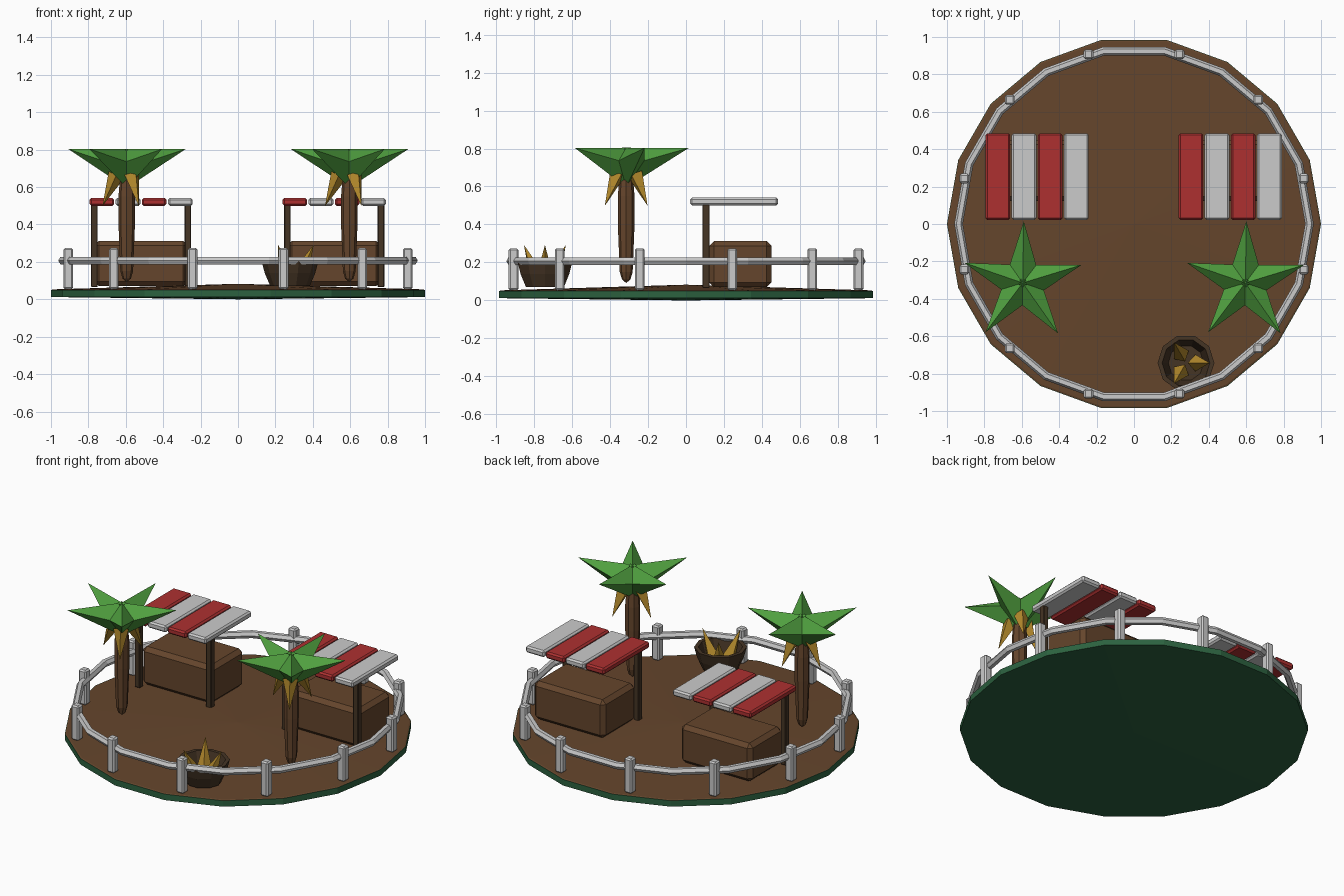
import bpy, bmesh, math
from mathutils import Vector, Matrix

if "Cube" in bpy.data.objects:
    bpy.data.objects.remove(bpy.data.objects["Cube"])


def material(name, rgb):
    m = bpy.data.materials.new(name)
    m.diffuse_color = (*rgb, 1)
    m.use_nodes = True
    m.node_tree.nodes["Principled BSDF"].inputs["Base Color"].default_value = m.diffuse_color
    return m


BROWN = material("brown", (0.13, 0.06, 0.025))
DARK = material("dark_brown", (0.06, 0.035, 0.018))
GREEN = material("dark_green", (0.025, 0.12, 0.05))
LEAF = material("leaf_green", (0.08, 0.35, 0.05))
GOLD = material("gold", (0.45, 0.25, 0.025))
RED = material("red", (0.42, 0.03, 0.03))


def finish(name, bm, mat=None):
    bmesh.ops.recalc_face_normals(bm, faces=bm.faces)
    me = bpy.data.meshes.new(name)
    bm.to_mesh(me)
    bm.free()
    ob = bpy.data.objects.new(name, me)
    bpy.context.collection.objects.link(ob)
    if mat:
        me.materials.append(mat)
    return ob


def box(name, x, y, z, bevel, mat=None):
    """Bevelled box from (min, max) ranges."""
    bm = bmesh.new()
    bmesh.ops.create_cube(bm, size=1)
    for v in bm.verts:
        for i, (a, b) in enumerate((x, y, z)):
            v.co[i] = (a + b) / 2 + v.co[i] * (b - a)
    bmesh.ops.bevel(bm, geom=bm.edges[:], offset=bevel, segments=1,
                    affect='EDGES', profile=0.5)
    return finish(name, bm, mat)


def lathe(name, profile, sides, centre=(0, 0), mat=None, closed=False):
    """Revolve (radius, z) points around a vertical axis."""
    bm = bmesh.new()
    rings = []
    for r, z in profile:
        n = sides if r > 0 else 1
        rings.append([bm.verts.new((centre[0] + r * math.cos(k * math.tau / sides),
                                    centre[1] + r * math.sin(k * math.tau / sides), z))
                      for k in range(n)])
    pairs = list(zip(rings, rings[1:])) + ([(rings[-1], rings[0])] if closed else [])
    for a, b in pairs:
        for k in range(sides):
            quad = [a[k % len(a)], a[(k + 1) % len(a)],
                    b[(k + 1) % len(b)], b[k % len(b)]]
            bm.faces.new(list(dict.fromkeys(quad)))
    return finish(name, bm, mat)


def cones(name, centre, angles, base, tip, radius, mat):
    """Fan of four-sided cones; base and tip are (distance out, z)."""
    bm = bmesh.new()
    for a in angles:
        out = Vector((math.cos(a), math.sin(a), 0))
        p, q = (Vector((*centre, z)) + out * r for r, z in (base, tip))
        axis = (q - p).normalized()
        side = Vector((0, 0, 1)).cross(out)
        up = axis.cross(side)
        ring = [bm.verts.new(p + radius * d) for d in (side, up, -side, -up)]
        top = bm.verts.new(q)
        bm.faces.new(ring)
        for k in range(4):
            bm.faces.new((ring[k], ring[(k + 1) % 4], top))
    return finish(name, bm, mat)


# round island: green slab with low earth mound
lathe("base_slab", [(0, 0), (1, 0.012), (1, 0.05), (0, 0.06)], 18, mat=GREEN)
lathe("earth_ground", [(0, 0.05), (1, 0.049), (0.99, 0.053), (0, 0.083)], 18, mat=BROWN)

# fence: ring rail and twelve posts
rail = [(0.938 + 0.023 * math.cos(k * math.tau / 6),
         0.207 + 0.023 * math.sin(k * math.tau / 6)) for k in range(6)]
lathe("fence_rail", rail, 18, closed=True)
for k in range(12):
    a = math.radians(15 + 30 * k)
    x, y = 0.94 * math.cos(a), 0.94 * math.sin(a)
    box("fence_post", (x - 0.026, x + 0.026), (y - 0.026, y + 0.026), (0.053, 0.274), 0.009)

# market stalls: counter, two front poles, striped awning
for cx in (-0.518, 0.514):
    box("counter", (cx - 0.25, cx + 0.25), (0.122, 0.45), (0.07, 0.312), 0.025, BROWN)
    for s in (-1, 1):
        px = cx + s * 0.25
        box("stall_pole", (px - 0.018, px + 0.018), (0.086, 0.124), (0.065, 0.51), 0.004, DARK)
    for k in range(4):
        sx = cx + (k - 1.5) * 0.14
        box("awning_stripe", (sx - 0.066, sx + 0.066), (0.022, 0.485), (0.5, 0.542), 0.01,
            None if k % 2 else RED)

# palm trees: trunk, leaves, hanging fruit
thirds = [math.radians(60 + 120 * k) for k in range(3)]
for cx in (-0.595, 0.595):
    c = (cx, -0.315)
    lathe("palm_trunk", [(0, 0.092), (0.022, 0.11), (0.034, 0.15), (0.044, 0.4),
                         (0.044, 0.55), (0.035, 0.66), (0, 0.7)], 8, c, BROWN)
    cones("palm_leaves", c, [math.radians(89 + 72 * k) for k in range(5)],
          (0.005, 0.71), (0.33, 0.803), 0.098, LEAF)
    cones("palm_fruit", c, thirds, (0.055, 0.665), (0.13, 0.498), 0.045, GOLD)

# fruit bowl
bowl = (0.278, -0.743)
lathe("bowl", [(0, 0.07), (0.105, 0.07), (0.135, 0.14), (0.152, 0.205), (0.128, 0.205),
               (0.095, 0.1), (0, 0.1)], 10, bowl, DARK)
cones("bowl_fruit", bowl, [a + math.pi for a in thirds],
      (0.05, 0.125), (0.127, 0.292), 0.045, GOLD)
